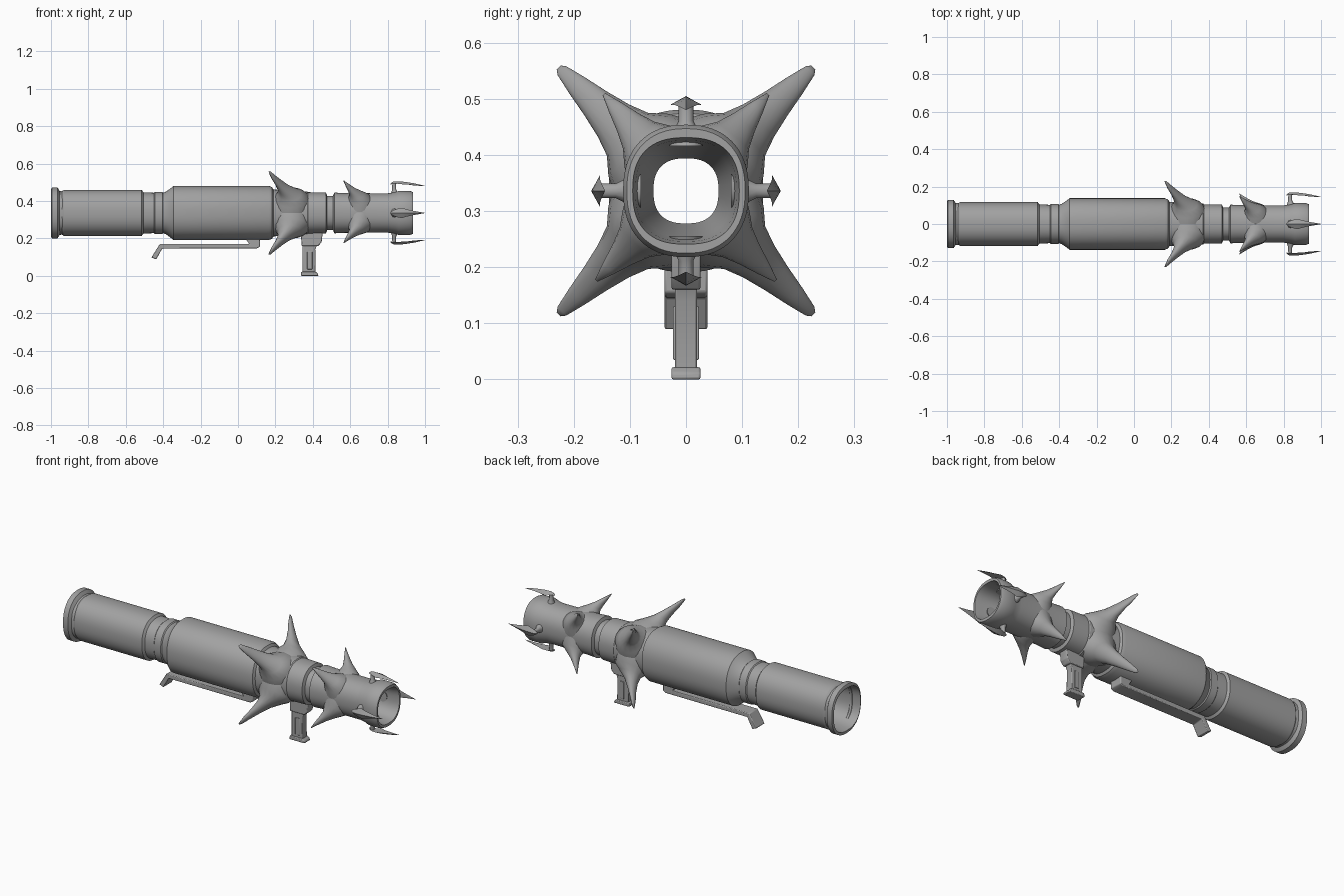
import bpy, math
from mathutils import Vector

cube = bpy.data.objects.get("Cube")
if cube:
    bpy.data.objects.remove(cube, do_unlink=True)

AXIS = 0.336
grey = bpy.data.materials.new("weathered_grey")
grey.use_nodes = True
COLOUR = (0.36, 0.36, 0.36, 1)
grey.diffuse_color = COLOUR
grey.node_tree.nodes["Principled BSDF"].inputs["Base Color"].default_value = COLOUR


def loft(name, rings, closed=False, angle=35):
    """Skin a list of equal-length point rings; capped unless closed."""
    n = len(rings[0])
    verts = [p for ring in rings for p in ring]
    faces = []
    for i in range(len(rings) if closed else len(rings) - 1):
        a, b = i * n, (i + 1) % len(rings) * n
        faces += [(a + j, a + (j + 1) % n, b + (j + 1) % n, b + j) for j in range(n)]
    if not closed:
        faces += [tuple(reversed(range(n))), tuple(range(len(verts) - n, len(verts)))]
    mesh = bpy.data.meshes.new(name)
    mesh.from_pydata(verts, [], faces)
    mesh.materials.append(grey)
    obj = bpy.data.objects.new(name, mesh)
    bpy.context.collection.objects.link(obj)
    bpy.ops.object.select_all(action='DESELECT')
    obj.select_set(True)
    bpy.context.view_layer.objects.active = obj
    bpy.ops.object.mode_set(mode='EDIT')
    bpy.ops.mesh.select_all(action='SELECT')
    bpy.ops.mesh.normals_make_consistent(inside=False)
    bpy.ops.object.mode_set(mode='OBJECT')
    bpy.ops.object.shade_smooth_by_angle(angle=math.radians(angle))
    return obj


def oval(t, power):
    """Point of a unit rounded-square outline."""
    c, s = math.cos(t), math.sin(t)
    return (math.copysign(abs(c) ** (2 / power), c),
            math.copysign(abs(s) ** (2 / power), s))


def tube_ring(x, r, squash=0.95, power=2.3, n=64):
    pts = [oval(math.tau * i / n, power) for i in range(n)]
    return [(x, y * r * squash, AXIS + z * r) for y, z in pts]


# Hollow main tube: outside from rear to muzzle, then back along the bore
outer = [(-1, .125), (-.995, .136), (-.965, .136), (-.953, .117), (-.942, .116),
         (-.93, .123), (-.515, .123), (-.505, .11), (-.45, .108), (-.445, .113),
         (-.405, .113), (-.4, .108), (-.385, .114), (-.355, .136), (-.345, .145),
         (.165, .145), (.182, .138), (.19, .125), (.25, .122), (.37, .115),
         (.375, .111), (.47, .109), (.477, .092), (.508, .092), (.515, .109),
         (.57, .106), (.8, .105), (.84, .111), (.86, .118), (.92, .118), (.935, .111)]
bore = [(.935, .095), (.9, .09), (.82, .083), (.7, .058), (-.7, .058),
        (-.8, .095), (-.9, .108), (-.95, .112), (-1, .118)]
loft("launch_tube", [tube_ring(x, r) for x, r in outer]
     + [tube_ring(x, r, 1.0, 2.5) for x, r in bore], closed=True, angle=28)


def horn(name, angle, stations, n=16):
    """Swept thorn; stations are (x, radius, half length, half width)."""
    out = Vector((0, math.cos(angle), math.sin(angle)))
    side = Vector((0, -out.z, out.y))
    rings = []
    for x, r, length, width in stations:
        centre = Vector((x, 0, AXIS)) + out * r
        ring = []
        for i in range(n):
            t = math.tau * i / n
            ring.append(centre + Vector((math.cos(t) * length, 0, 0))
                        + side * math.sin(t) * width)
        rings.append(ring)
    loft(name, rings, angle=50)


large = [(.283, .075, .1, .1), (.285, .118, .09, .077), (.275, .145, .063, .053),
         (.25, .18, .037, .04), (.222, .225, .023, .029), (.193, .27, .014, .02),
         (.172, .308, .006, .011), (.166, .316, .002, .005)]
small = [(.65, .07, .075, .075), (.65, .105, .06, .055), (.635, .13, .04, .037),
         (.61, .16, .023, .025), (.585, .195, .011, .014), (.565, .226, .002, .003)]
for sy, side in ((1, "left"), (-1, "right")):
    for sz, level in ((1, "upper"), (-1, "lower")):
        horn(f"large_horn_{level}_{side}", math.atan2(sz * .217, sy * .224), large)
        horn(f"small_horn_{level}_{side}",
             math.atan2(sz * .165, sy * (.14 if sz > 0 else .165)), small)

# Four muzzle prongs: a flared stem carrying a bent leaf-shaped blade
leaf = [(.815, .155, .004), (.828, .161, .014), (.85, .163, .022), (.875, .162, .028),
        (.9, .159, .02), (.94, .153, .011), (.975, .148, .005), (.998, .145, .001)]
for k, label in enumerate(("left", "top", "right", "bottom")):
    angle = k * math.pi / 2
    out = Vector((0, math.cos(angle), math.sin(angle)))
    side = Vector((0, -out.z, out.y))
    horn(f"prong_stem_{label}", angle,
         [(.838, .08, .03, .03), (.838, .105, .02, .023), (.835, .125, .011, .013),
          (.835, .158, .01, .013)], 12)
    rings = []
    for x, r, w in leaf:
        thick = min(.006, w * .6)
        section = [(-w, -w * .3), (0, thick), (w, -w * .3), (0, -thick)]
        rings.append([Vector((x, 0, AXIS)) + side * s + out * (r + h)
                      for s, h in section])
    loft(f"prong_blade_{label}", rings)


def plate(name, profile, half, bevel=.004):
    """Extrude an x-z outline across y and soften its edges."""
    obj = loft(name, [[(x, y, z) for x, z in profile] for y in (-half, half)])
    mod = obj.modifiers.new("soft_edges", 'BEVEL')
    mod.width, mod.segments, mod.limit_method = bevel, 2, 'ANGLE'
    return obj


# Pistol grip
plate("grip_mount", [(.34, .16), (.43, .16), (.447, .18), (.455, .25), (.335, .25)], .026)
plate("grip_handle", [(.345, .015), (.415, .015), (.413, .14), (.425, .17), (.345, .17)], .02)
plate("grip_panel", [(.37, .035), (.397, .035), (.397, .13), (.37, .13)], .023, .002)
plate("grip_foot", [(.335, 0), (.43, 0), (.428, .012), (.415, .022), (.338, .022)], .026)

# Shoulder rail under the body
plate("shoulder_rail", [(-.463, .098), (-.437, .088), (-.405, .146), (.1, .146),
                        (.117, .155), (.117, .2), (.04, .2), (.06, .17), (-.418, .17)], .038)
